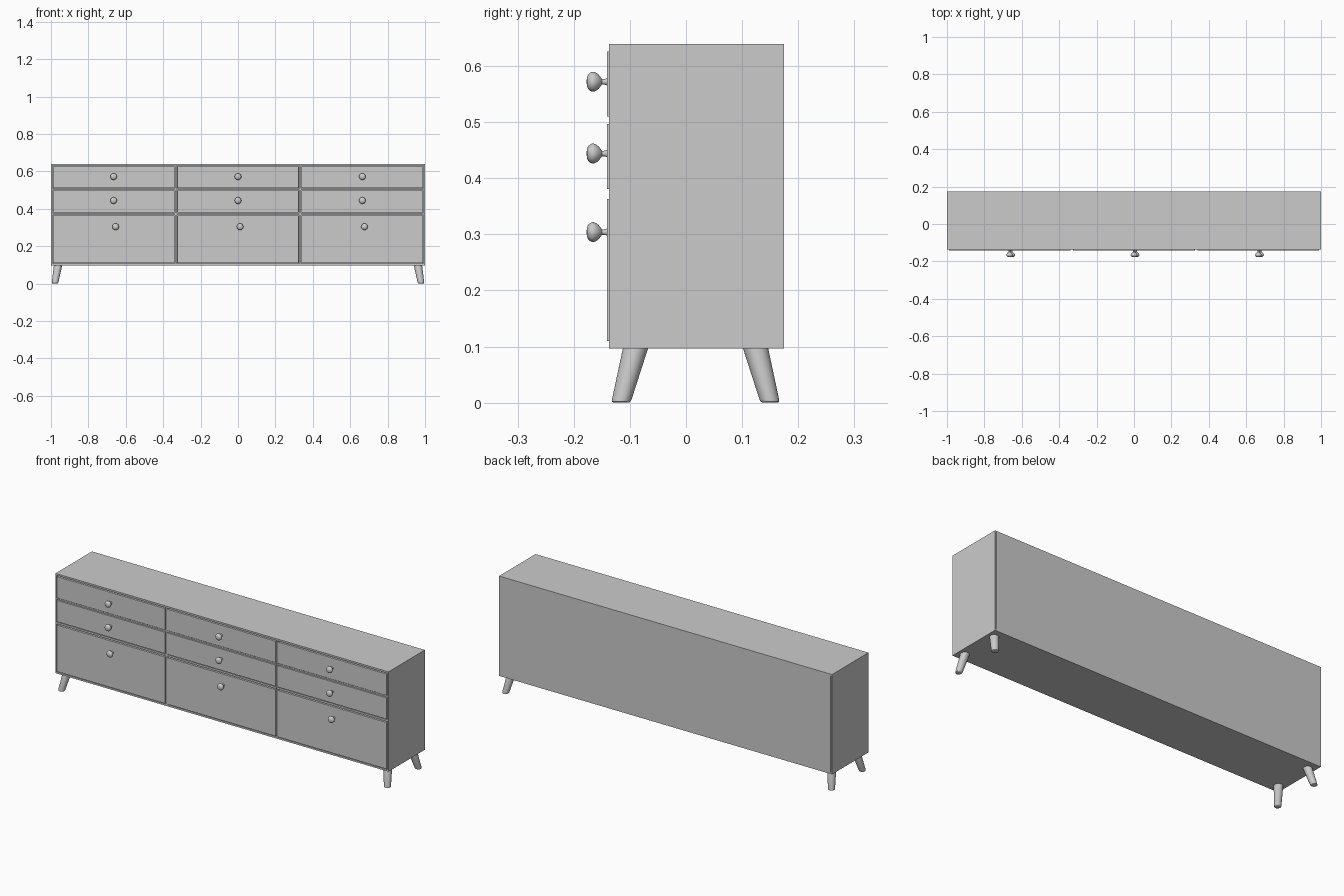
import bpy, bmesh, math

if "Cube" in bpy.data.objects:
    bpy.data.objects.remove(bpy.data.objects["Cube"])

X, YF, YB = 1.0, -0.137, 0.175      # cabinet half width, front and back
ZB, ZT, T = 0.097, 0.639, 0.009     # bottom, top, board thickness
DIV = 0.333                         # divider position


def box(name, x0, x1, y0, y1, z0, z1, bevel=0):
    bm = bmesh.new()
    bmesh.ops.create_cube(bm, size=1)
    for v in bm.verts:
        v.co = (x0 if v.co.x < 0 else x1, y0 if v.co.y < 0 else y1, z0 if v.co.z < 0 else z1)
    me = bpy.data.meshes.new(name)
    bm.to_mesh(me)
    bm.free()
    ob = bpy.data.objects.new(name, me)
    bpy.context.collection.objects.link(ob)
    if bevel:
        m = ob.modifiers.new("bevel", "BEVEL")
        m.width, m.segments = bevel, 2
    return ob


def loft(name, rings, to_world, sides=32):
    """Rings of (radius, position along the axis) joined into a capped round solid."""
    bm = bmesh.new()
    loops = []
    for r, h in rings:
        loops.append([bm.verts.new(to_world(r * math.cos(a), r * math.sin(a), h))
                      for a in (2 * math.pi * i / sides for i in range(sides))])
    for a, b in zip(loops, loops[1:]):
        for i in range(sides):
            j = (i + 1) % sides
            bm.faces.new((a[i], a[j], b[j], b[i]))
    bm.faces.new(loops[0])
    bm.faces.new(loops[-1])
    bmesh.ops.recalc_face_normals(bm, faces=bm.faces)
    me = bpy.data.meshes.new(name)
    bm.to_mesh(me)
    bm.free()
    ob = bpy.data.objects.new(name, me)
    bpy.context.collection.objects.link(ob)
    bpy.ops.object.select_all(action='DESELECT')
    bpy.context.view_layer.objects.active = ob
    ob.select_set(True)
    bpy.ops.object.shade_smooth_by_angle(angle=math.radians(40))
    return ob


# Cabinet shell
box("top_board", -X, X, YF, YB, ZT - T, ZT)
box("bottom_board", -X, X, YF, YB, ZB, ZB + T)
box("back_board", -X + T, X - T, YB - T, YB, ZB + T, ZT - T)
for s, side in ((-1, "left"), (1, "right")):
    x0, x1 = sorted((s * X, s * (X - 0.007)))
    box(side + "_side", x0, x1, YF, YB, ZB + T, ZT - T)
    box(side + "_divider", s * DIV - 0.004, s * DIV + 0.004, YF, YB - T, ZB + T, ZT - T)

# Knob profile: radius, distance out from the drawer front
KNOB = [(0.007, -0.001), (0.0055, 0.002), (0.005, 0.005), (0.005, 0.009), (0.008, 0.011),
        (0.0125, 0.0145), (0.016, 0.019), (0.0178, 0.0235), (0.0178, 0.0265),
        (0.016, 0.030), (0.013, 0.0335), (0.008, 0.0355), (0.003, 0.036)]
# Drawer rows: name, bottom, top, knob height, knob sideways shift
ROWS = [("upper", 0.510, 0.626, 0.572, 0.0),
        ("middle", 0.381, 0.497, 0.444, 0.0),
        ("lower", 0.110, 0.363, 0.304, 0.011)]
YD = -0.141                         # drawer face

for cx, col in ((-0.665, "left"), (0, "centre"), (0.665, "right")):
    for row, z0, z1, kz, dx in ROWS:
        box(f"{col}_{row}_drawer", cx - 0.325, cx + 0.325, YD, YB - 0.02, z0, z1, 0.001)
        loft(f"{col}_{row}_knob", KNOB,
             lambda u, v, h, kx=cx + dx, kz=kz: (kx + u, YD - h, kz + v))
    # Rails between the drawers
    for z0, z1, rail in ((0.500, 0.507, "upper"), (0.367, 0.377, "lower")):
        box(f"{col}_{rail}_rail", cx - 0.328, cx + 0.328, YF, YB - T, z0, z1)

# Splayed tapered legs, mirrored to the four corners
LEG = [(0.0135, 0.0), (0.0165, 0.002), (0.0175, 0.006), (0.0225, ZB + 0.001)]
for sx, side in ((-1, "left"), (1, "right")):
    for sy, end in ((-1, "front"), (1, "back")):
        def place(u, v, h, sx=sx, sy=sy):
            k = h / ZB
            return (sx * (0.979 - 0.017 * k) + u, 0.017 + sy * (0.133 - 0.026 * k) + v, h)
        loft(f"{end}_{side}_leg", LEG, place)
